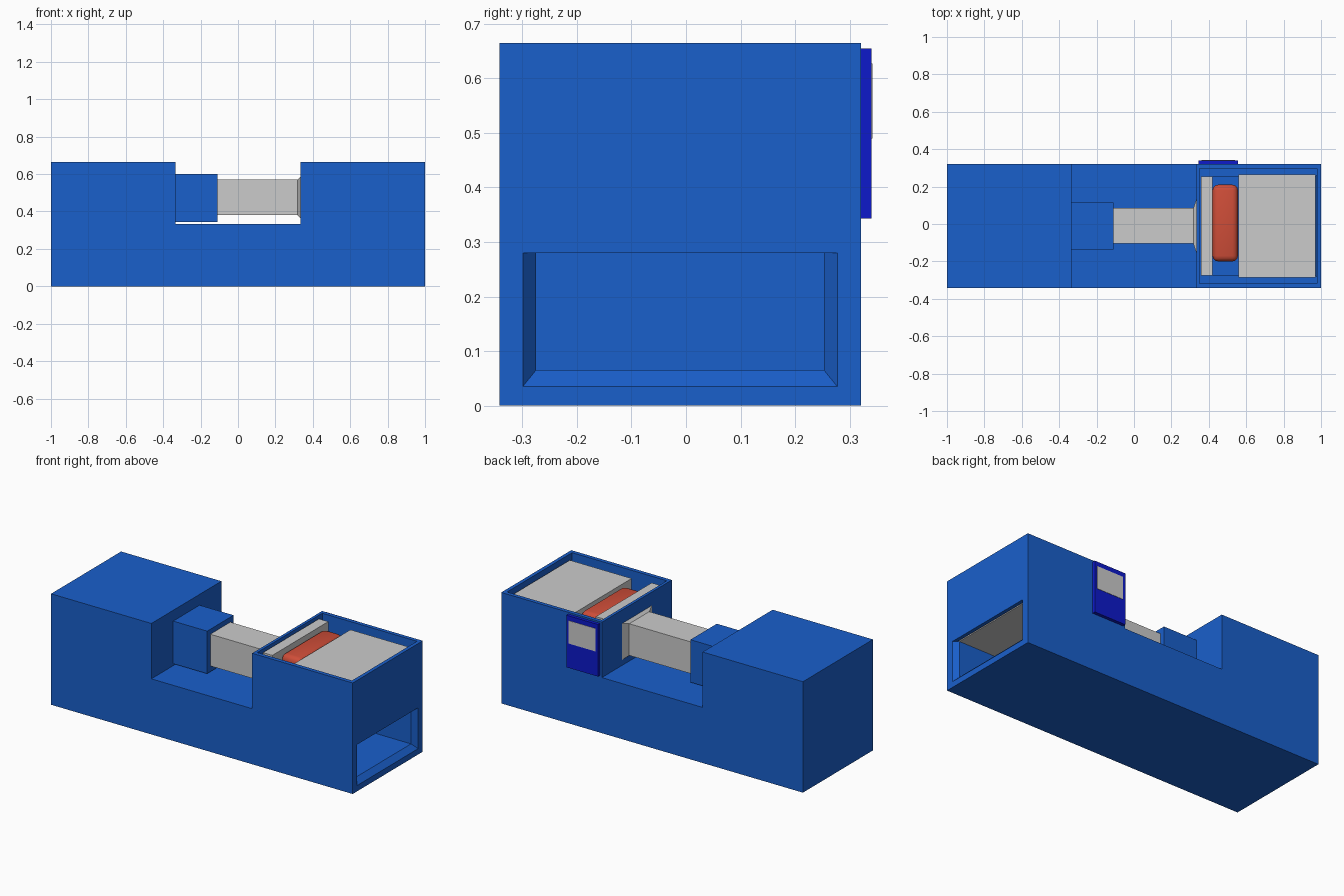
import bpy, bmesh

if "Cube" in bpy.data.objects:
    bpy.data.objects.remove(bpy.data.objects["Cube"])

CY = -0.01  # centre line of the body in y


def material(name, rgb):
    m = bpy.data.materials.new(name)
    m.diffuse_color = (*rgb, 1)
    m.use_nodes = True
    m.node_tree.nodes["Principled BSDF"].inputs["Base Color"].default_value = m.diffuse_color
    return m


BLUE = material("blue", (0.01, 0.115, 0.6))
DARK_BLUE = material("dark_blue", (0.004, 0.01, 0.6))
RED = material("red", (0.62, 0.075, 0.04))


def finish(name, bm, mat=None):
    bmesh.ops.recalc_face_normals(bm, faces=bm.faces)
    me = bpy.data.meshes.new(name)
    bm.to_mesh(me)
    bm.free()
    ob = bpy.data.objects.new(name, me)
    bpy.context.collection.objects.link(ob)
    if mat:
        me.materials.append(mat)
    return ob


def taper(name, x0, rect0, x1, rect1, mat=None):
    """Solid along x between two rectangles (y0, y1, z0, z1)."""
    bm = bmesh.new()
    rings = []
    for x, (y0, y1, z0, z1) in ((x0, rect0), (x1, rect1)):
        rings.append([bm.verts.new((x, y, z)) for y, z in
                      ((y0, z0), (y1, z0), (y1, z1), (y0, z1))])
    a, b = rings
    bm.faces.new(a)
    bm.faces.new(b)
    for i in range(4):
        j = (i + 1) % 4
        bm.faces.new((a[i], a[j], b[j], b[i]))
    return finish(name, bm, mat)


def box(name, x0, x1, y0, y1, z0, z1, mat=None):
    r = (y0, y1, z0, z1)
    return taper(name, x0, r, x1, r, mat)


def apply_modifier(ob, mod):
    bpy.context.view_layer.objects.active = ob
    bpy.ops.object.modifier_apply(modifier=mod.name)


def cut(ob, cutter):
    mod = ob.modifiers.new("cut", 'BOOLEAN')
    mod.operation = 'DIFFERENCE'
    mod.solver = 'EXACT'
    mod.object = cutter
    apply_modifier(ob, mod)
    bpy.data.objects.remove(cutter)


# Main body: U-shaped side profile pushed through the width
profile = [(-1, 0), (1, 0), (1, 0.665), (0.333, 0.665),
           (0.333, 0.333), (-0.335, 0.333), (-0.335, 0.665), (-1, 0.665)]
bm = bmesh.new()
face = bm.faces.new([bm.verts.new((x, -0.342, z)) for x, z in profile])
side = bmesh.ops.extrude_face_region(bm, geom=[face])
bmesh.ops.translate(bm, vec=(0, 0.663, 0), verts=[
    v for v in side["geom"] if isinstance(v, bmesh.types.BMVert)])
body = finish("body", bm, BLUE)

# Open top bay, lower chamber and its bevelled end opening
cut(body, box("bay_cutter", 0.35, 0.978, -0.318, 0.298, 0.28, 0.8, BLUE))
cut(body, box("chamber_cutter", 0.36, 0.974, -0.275, 0.253, 0.065, 0.30, BLUE))
cut(body, taper("mouth_cutter", 0.97, (-0.275, 0.253, 0.065, 0.28),
                1.002, (-0.301, 0.279, 0.033, 0.28), BLUE))

# Piston: blue collar, grey shaft and flared foot
box("shaft_collar", -0.336, -0.11, CY - 0.125, CY + 0.125, 0.345, 0.60, BLUE)
box("shaft", -0.112, 0.334, CY - 0.095, CY + 0.095, 0.38, 0.57)
taper("shaft_flare", 0.317, (CY - 0.095, CY + 0.095, 0.38, 0.57),
      0.334, (CY - 0.145, CY + 0.145, 0.365, 0.585))

# Contents of the bay
box("press_plate", 0.358, 0.42, CY - 0.265, CY + 0.265, 0.30, 0.65)
box("grey_block", 0.56, 0.97, CY - 0.275, CY + 0.275, 0.281, 0.635)

# Rounded red pad between plate and block
pad = box("red_pad", 0.42, 0.556, -0.20, 0.21, 0.30, 0.63, RED)
bev = pad.modifiers.new("round", 'BEVEL')
bev.width = 0.03
bev.segments = 3
apply_modifier(pad, bev)
pad.select_set(True)
bpy.ops.object.shade_smooth_by_angle()

# Control panel with grey screen on the back
box("control_panel", 0.345, 0.555, 0.32, 0.34, 0.343, 0.655, DARK_BLUE)
box("panel_screen", 0.362, 0.54, 0.33, 0.342, 0.49, 0.627)
